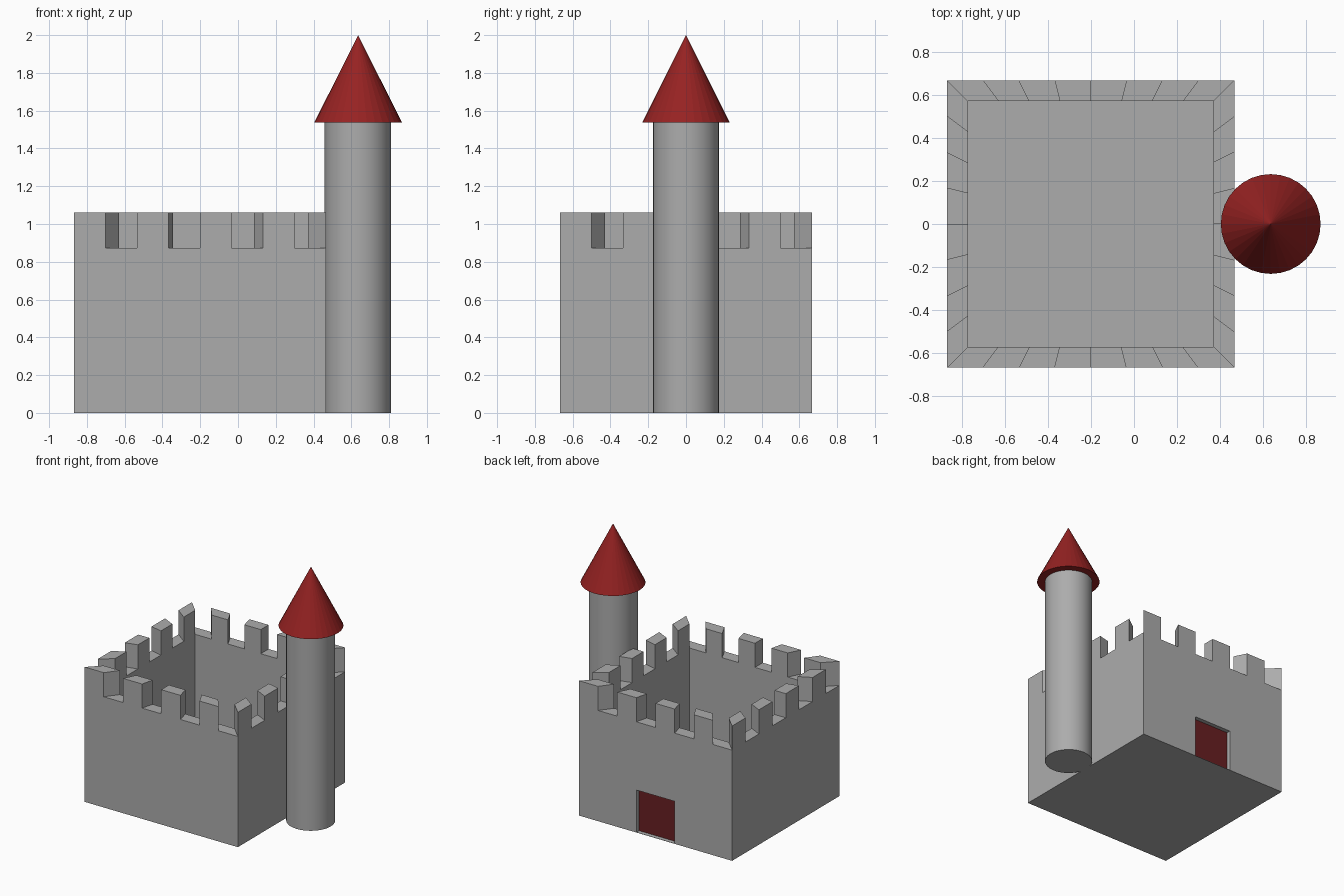
import bpy, bmesh, math
from mathutils import Vector

if "Cube" in bpy.data.objects:
    bpy.data.objects.remove(bpy.data.objects["Cube"])

CX = -0.2015                   # keep centre in x
HALF, INNER = 0.668, 0.571     # outer and inner half widths
FLOOR, LOW, TOP = 0.1, 0.872, 1.062
N = 8                          # battlement segments per side


def material(name, rgb):
    mat = bpy.data.materials.new(name)
    mat.diffuse_color = (*rgb, 1)
    mat.use_nodes = True
    mat.node_tree.nodes["Principled BSDF"].inputs["Base Color"].default_value = mat.diffuse_color
    return mat


stone = material("stone_grey", (0.415, 0.415, 0.415))
roof_red = material("roof_red", (0.305, 0.016, 0.016))
door_red = material("door_red", (0.14, 0.014, 0.016))


def box(name, lo, hi):
    lo, hi = Vector(lo), Vector(hi)
    bpy.ops.mesh.primitive_cube_add(size=1, location=(lo + hi) / 2)
    obj = bpy.context.object
    obj.name = name
    obj.scale = hi - lo
    bpy.ops.object.transform_apply(location=False, rotation=False, scale=True)
    return obj


def ring(h):
    # square outline, counter-clockwise from the front left corner
    corners = [Vector((-h, -h)), Vector((h, -h)), Vector((h, h)), Vector((-h, h))]
    return [corners[s].lerp(corners[(s + 1) % 4], k / N) + Vector((CX, 0))
            for s in range(4) for k in range(N)]


# keep walls with alternating merlons and gaps
outer, inner = ring(HALF), ring(INNER)
bm = bmesh.new()


def face(*pts):
    bm.faces.new([bm.verts.new((p.x, p.y, z)) for p, z in pts])


def upright(a, b, z0, z1):
    face((a, z0), (b, z0), (b, z1), (a, z1))


for i in range(4 * N):
    j = (i + 1) % (4 * N)
    a, b, c, d = outer[i], outer[j], inner[j], inner[i]
    upright(a, b, 0, LOW)
    upright(d, c, FLOOR, LOW)
    solid = i % 2 == 0
    if solid:
        for p, q in ((a, b), (b, c), (c, d), (d, a)):
            upright(p, q, LOW, TOP)
    face(*[(p, TOP if solid else LOW) for p in (a, b, c, d)])
face(*[(p, 0) for p in outer])
face(*[(p, FLOOR) for p in inner])
bmesh.ops.remove_doubles(bm, verts=bm.verts, dist=1e-4)
bmesh.ops.recalc_face_normals(bm, faces=bm.faces)
mesh = bpy.data.meshes.new("keep_walls")
bm.to_mesh(mesh)
bm.free()
keep = bpy.data.objects.new("keep_walls", mesh)
bpy.context.collection.objects.link(keep)
mesh.materials.append(stone)

# doorway recess in the back wall
x0, x1 = CX - HALF / 4, CX + HALF / 4
cutter = box("doorway_cutter", (x0, 0.615, 0.002), (x1, 0.8, 0.335))
cutter.hide_render = True
cutter.data.materials.append(stone)
mod = keep.modifiers.new("doorway", 'BOOLEAN')
mod.operation = 'DIFFERENCE'
mod.solver = 'EXACT'
mod.object = cutter
bpy.context.view_layer.objects.active = keep
bpy.ops.object.modifier_apply(modifier=mod.name)
bpy.data.objects.remove(cutter)

# door panel
door = box("door", (x0, 0.615, 0.002), (x1, 0.635, 0.335))
door.data.materials.append(door_red)

# round tower
bpy.ops.mesh.primitive_cylinder_add(vertices=32, radius=0.175, depth=1.54,
                                    location=(0.634, 0, 0.77))
tower = bpy.context.object
tower.name = "tower"
tower.data.materials.append(stone)
bpy.ops.object.shade_smooth_by_angle(angle=math.radians(30))

# pointed tower roof
bpy.ops.mesh.primitive_cone_add(vertices=32, radius1=0.232, radius2=0, depth=0.463,
                                location=(0.636, 0, 1.7685))
roof = bpy.context.object
roof.name = "tower_roof"
roof.data.materials.append(roof_red)
